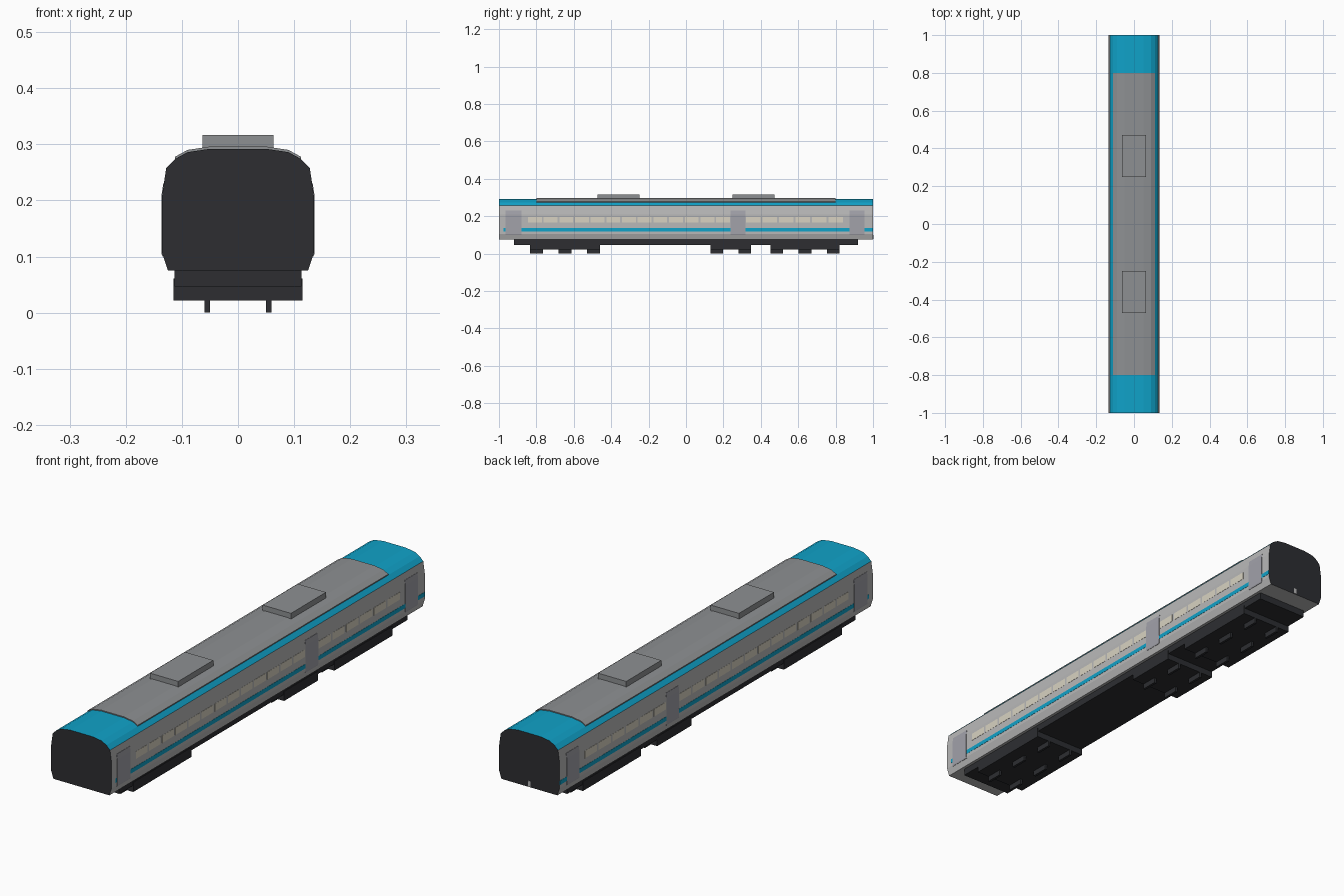
import bpy, bmesh

if "Cube" in bpy.data.objects:
    bpy.data.objects.remove(bpy.data.objects["Cube"])

def mat(name, r, g, b):
    m = bpy.data.materials.new(name)
    m.diffuse_color = (r, g, b, 1)
    m.use_nodes = True
    m.node_tree.nodes["Principled BSDF"].inputs["Base Color"].default_value = m.diffuse_color
    return m

SILVER = mat("silver", 0.48, 0.48, 0.48)
BLUE = mat("blue", 0.005, 0.36, 0.58)
DARK = mat("dark", 0.026, 0.027, 0.031)
ROOF = mat("roof_grey", 0.27, 0.28, 0.29)
DOOR = mat("door_grey", 0.36, 0.36, 0.40)
CREAM = mat("window_cream", 0.69, 0.65, 0.54)

# Right half of the body cross-section (x, z), bottom to top
PROFILE = [(0.125, 0.075), (0.135, 0.105), (0.135, 0.21), (0.128, 0.258),
           (0.112, 0.274), (0.09, 0.286), (0.05, 0.292)]

def make(name, bm, mats):
    bmesh.ops.recalc_face_normals(bm, faces=bm.faces)
    me = bpy.data.meshes.new(name)
    bm.to_mesh(me)
    bm.free()
    for m in mats:
        me.materials.append(m)
    ob = bpy.data.objects.new(name, me)
    bpy.context.collection.objects.link(ob)
    return ob

def extrude_section(name, section, y0, y1, mats, pick=lambda f: 0):
    """Closed x-z section extruded along y; pick chooses the material slot."""
    bm = bmesh.new()
    face = bm.faces.new([bm.verts.new((x, y0, z)) for x, z in section])
    ext = bmesh.ops.extrude_face_region(bm, geom=[face], use_keep_orig=True)
    for v in ext["geom"]:
        if isinstance(v, bmesh.types.BMVert):
            v.co.y = y1
    bm.normal_update()
    for f in bm.faces:
        f.material_index = pick(f)
    return make(name, bm, mats)

def mirrored(half):
    return half + [(-x, z) for x, z in reversed(half)]

def box(name, x0, x1, y0, y1, z0, z1, m):
    return extrude_section(name, [(x0, z0), (x1, z0), (x1, z1), (x0, z1)], y0, y1, [m])

def side_x(z):
    for (xa, za), (xb, zb) in zip(PROFILE, PROFILE[1:]):
        if za <= z <= zb:
            return xa + (xb - xa) * (z - za) / (zb - za)

def side_panel(name, y0, y1, z0, z1, lift, m):
    """Thin panel hugging the body side, mirrored to the other side."""
    zs = [z0] + [z for _, z in PROFILE if z0 < z < z1] + [z1]
    outer = [(side_x(z) + lift, z) for z in zs]
    inner = [(side_x(z) - 0.003, z) for z in reversed(zs)]
    ob = extrude_section(name, outer + inner, y0, y1, [m])
    mod = ob.modifiers.new("mirror", "MIRROR")
    mod.use_axis = (True, False, False)
    return ob

# Body shell: silver sides, blue upper edge and roof ends, dark end walls
def body_slot(f):
    if abs(f.normal.y) > 0.9:
        return 2
    return 1 if f.calc_center_median().z > 0.255 else 0

extrude_section("body_shell", mirrored(PROFILE), -1, 1, [SILVER, BLUE, DARK], body_slot)

# Raised grey roof panel
roof = [(x, z + d) for d in (0.004,) for x, z in PROFILE[4:]]
extrude_section("roof_panel", mirrored([(0.112, 0.270)] + roof), -0.8, 0.8, [ROOF])

# Roof equipment pods
for i, y in enumerate((-0.36, 0.36)):
    box(f"roof_pod_{i}", -0.063, 0.063, y - 0.112, y + 0.112, 0.285, 0.317, ROOF)

# Doors
doors = [(-0.965, -0.88), (0.238, 0.318), (0.875, 0.955)]
for i, (a, b) in enumerate(doors):
    side_panel(f"door_{i}", a, b, 0.10, 0.23, 0.0012, DOOR)

# Blue waist stripe, broken at the doors
stripes = [(-0.975, -0.965), (-0.88, 0.238), (0.318, 0.875), (0.955, 0.999)]
for i, (a, b) in enumerate(stripes):
    side_panel(f"waist_stripe_{i}", a, b, 0.119, 0.136, 0.0008, BLUE)

# Window rows either side of the middle door
def window_row(name, start, end, count):
    pitch = (end - start) / count
    for i in range(count):
        y = start + i * pitch
        side_panel(f"{name}_{i}", y + 0.005, y + pitch - 0.005, 0.166, 0.196, 0.0008, CREAM)

window_row("front_window", -0.85, 0.24, 13)
window_row("rear_window", 0.316, 0.845, 6)

# Underframe
box("underframe", -0.113, 0.113, -0.92, 0.92, 0.047, 0.08, DARK)

# Bogies with two axles each
for i, y in enumerate((-0.724, -0.57, 0.239, 0.56, 0.713)):
    box(f"bogie_frame_{i}", -0.115, 0.115, y - 0.109, y + 0.109, 0.022, 0.061 - i * 0.0004, DARK)
    for j, dy in enumerate((-0.075, 0.075)):
        wheel = box(f"wheel_pair_{i}_{j}", 0.05, 0.06, y + dy - 0.034, y + dy + 0.034, 0, 0.04, DARK)
        wheel.modifiers.new("mirror", "MIRROR")

# Small fitting low on the rear wall
box("rear_fitting", -0.006, 0.006, 0.995, 1.0015, 0.077, 0.1, SILVER)
